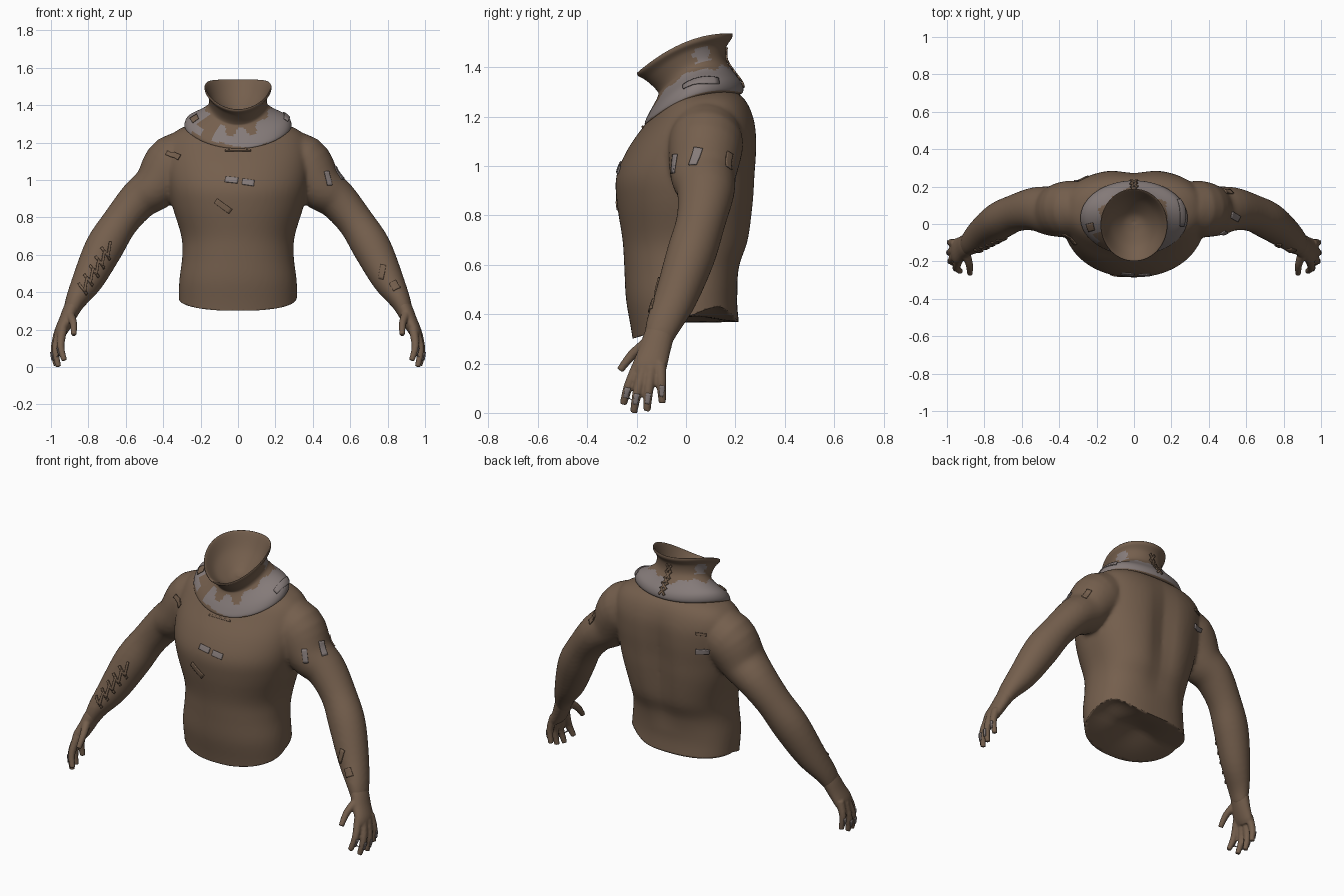
import bpy, bmesh, math
from mathutils import Vector

if "Cube" in bpy.data.objects:
    bpy.data.objects.remove(bpy.data.objects["Cube"])


def material(name, rgb):
    m = bpy.data.materials.new(name)
    m.diffuse_color = (*rgb, 1)
    m.use_nodes = True
    m.node_tree.nodes["Principled BSDF"].inputs["Base Color"].default_value = m.diffuse_color
    return m


BROWN = material("brown cloth", (0.176, 0.114, 0.074))
GREY = material("worn grey", (0.235, 0.198, 0.192))


def spline(rows, k):
    """Smoothly interpolate rows of numbers, k steps per span."""
    out = []
    for i in range(len(rows) - 1):
        a, b, c, d = (rows[max(0, min(len(rows) - 1, i + j))] for j in (-1, 0, 1, 2))
        for s in range(k):
            t = s / k
            out.append([0.5 * (2 * q + (r - p) * t + (2 * p - 5 * q + 4 * r - u) * t * t
                               + (3 * q - p - 3 * r + u) * t ** 3) for p, q, r, u in zip(a, b, c, d)])
    out.append(list(rows[-1]))
    return out


def skin(bm, rings):
    """Bridge closed rings of points and cap both ends."""
    loops = [[bm.verts.new(p) for p in ring] for ring in rings]
    n = len(loops[0])
    for a, b in zip(loops, loops[1:]):
        for i in range(n):
            bm.faces.new((a[i], a[(i + 1) % n], b[(i + 1) % n], b[i]))
    bm.faces.new(loops[0][::-1])
    bm.faces.new(loops[-1])


def hoop(row, n, front=2.0, back=2.0, groove=0.0):
    """Tilted oval: front y, front z, side z, back y, back z, half width."""
    yf, zf, zm, yb, zb, hw = row
    pts = []
    for i in range(n):
        a = 2 * math.pi * i / n
        c, s = math.cos(a), math.sin(a)
        e = 2 / (front if c > 0 else back)
        x = hw * math.copysign(abs(s) ** e, s)
        y = (yf + yb) / 2 - (yb - yf) / 2 * math.copysign(abs(c) ** e, c)
        z = zm + (zf - zb) / 2 * c + ((zf + zb) / 2 - zm) * c * c
        if c < 0:
            y -= groove * math.exp(-(x / 0.08) ** 2)
        pts.append((x, y, z))
    return pts


def limb(bm, rows, side, n=20, k=4):
    """Tube through x, y, z, radius along y, radius across."""
    rows = spline(rows, k)
    rings = []
    for i, r in enumerate(rows):
        t = (Vector(rows[min(i + 1, len(rows) - 1)][:3]) - Vector(rows[max(i - 1, 0)][:3])).normalized()
        u = Vector((0, 1, 0))
        u = (u - t * u.dot(t)).normalized()
        w = t.cross(u)
        ring = []
        for j in range(n):
            a = 2 * math.pi * j / n
            p = Vector(r[:3]) + u * r[3] * math.cos(a) + w * r[4] * math.sin(a)
            ring.append((p.x * side, p.y, p.z))
        rings.append(ring)
    skin(bm, rings)


def finish(bm, name, mats, voxel=0, smooth=0):
    bmesh.ops.recalc_face_normals(bm, faces=bm.faces)
    me = bpy.data.meshes.new(name)
    for f in bm.faces:
        f.smooth = True
    bm.to_mesh(me)
    bm.free()
    for m in mats:
        me.materials.append(m)
    ob = bpy.data.objects.new(name, me)
    bpy.context.collection.objects.link(ob)
    if voxel:
        r = ob.modifiers.new("Blend", 'REMESH')
        r.mode, r.voxel_size, r.use_smooth_shade = 'VOXEL', voxel, True
        s = ob.modifiers.new("Soften", 'SMOOTH')
        s.factor, s.iterations = 0.5, smooth
    return ob


# Torso and arms blended into one garment
bm = bmesh.new()
torso = [(-.20, .18, .18, .22, .18, .312), (-.221, .33, .33, .217, .33, .316),
         (-.243, .46, .46, .207, .46, .314), (-.25, .59, .59, .222, .59, .298),
         (-.257, .70, .70, .262, .70, .303), (-.28, .85, .85, .282, .85, .348),
         (-.282, .96, .96, .288, .96, .372), (-.235, 1.07, 1.07, .293, 1.07, .385),
         (-.165, 1.17, 1.18, .285, 1.17, .38), (-.115, 1.24, 1.255, .252, 1.255, .34),
         (-.075, 1.28, 1.30, .20, 1.30, .24), (-.03, 1.30, 1.315, .12, 1.31, .10)]
skin(bm, [hoop(r, 64, 2.1, 2.5, 0.032 * math.sin(math.pi * min(1, max(0, (r[2] - .5) / .8))))
          for r in spline(torso, 4)])
arm = [(.22, .08, 1.12, .13, .135), (.34, .08, 1.09, .152, .155), (.435, .07, .97, .135, .128),
       (.53, .08, .895, .117, .108), (.63, .06, .775, .10, .097), (.715, .02, .64, .10, .103),
       (.80, -.04, .47, .087, .085), (.87, -.095, .35, .070, .055), (.90, -.12, .27, .052, .036)]
for s in (1, -1):
    limb(bm, arm, s, 28)
body = finish(bm, "torso_and_arms", [BROWN], 0.012, 5)

# Hollow, uneven hem cut from below the torso
bm = bmesh.new()
bmesh.ops.create_grid(bm, x_segments=36, y_segments=36, size=0.42)
top = list(bm.faces)
for v in bm.verts:
    x, y = v.co.x, v.co.y
    v.co.z = (.367 - .068 * min(1, max(0, -y / .217))
              + .065 * math.exp(-((x - .25) ** 2 + (y - .11) ** 2) / .014)
              + .03 * math.exp(-(x * x + y * y) / .015))
down = bmesh.ops.extrude_face_region(bm, geom=top)["geom"]
for v in down:
    if isinstance(v, bmesh.types.BMVert):
        v.co.z = .1
hem = finish(bm, "hem_cutter", [BROWN])
hem.hide_render = True
hem.hide_viewport = True
cut = body.modifiers.new("Hem", 'BOOLEAN')
cut.operation, cut.solver, cut.object = 'DIFFERENCE', 'EXACT', hem

# Hands with four fingers and a thumb
palm = [(.860, -.088, .37, .054, .042), (.890, -.110, .31, .061, .044),
        (.917, -.128, .25, .064, .040), (.945, -.145, .195, .069, .035),
        (.958, -.150, .165, .062, .026)]
digits = [[(.938, -.19, .20), (.948, -.232, .11), (.928, -.254, .035)],
          [(.955, -.17, .18), (.976, -.196, .09), (.960, -.212, .002)],
          [(.962, -.14, .18), (.982, -.152, .09), (.972, -.158, .008)],
          [(.955, -.105, .20), (.978, -.100, .12), (.970, -.096, .04)],
          [(.900, -.155, .285), (.880, -.218, .235), (.878, -.268, .172)]]
hands = {}
for s, label in ((1, "left"), (-1, "right")):
    bm = bmesh.new()
    limb(bm, palm, s)
    for d in digits:
        limb(bm, [(*p, r, r) for p, r in zip(d, (.025, .020, .015))], s, 12)
    hands[s] = finish(bm, label + "_hand", [BROWN], 0.006, 3)

# Flared collar, neck, rolled rim and inner bowl
collar = [(-.14, 1.165, 1.265, .20, 1.285, .255), (-.167, 1.17, 1.287, .23, 1.297, .286),
          (-.152, 1.21, 1.337, .226, 1.335, .267), (-.115, 1.28, 1.378, .19, 1.385, .188),
          (-.118, 1.305, 1.405, .163, 1.43, .156), (-.16, 1.345, 1.455, .163, 1.48, .16),
          (-.195, 1.366, 1.485, .187, 1.52, .178), (-.19, 1.378, 1.497, .18, 1.532, .172),
          (-.12, 1.345, 1.42, .13, 1.44, .13), (-.05, 1.335, 1.355, .06, 1.36, .06),
          (-.003, 1.337, 1.337, .013, 1.337, .008)]
STEPS, SEG = 6, 120
bm = bmesh.new()
skin(bm, [hoop(r, SEG) for r in spline(collar, STEPS)])
bm.faces.ensure_lookup_table()
# Worn grey areas follow wavy limits around the collar
for i, f in enumerate(bm.faces):
    v = (i // SEG + 0.5) / STEPS - 1
    a = 2 * math.pi * ((i % SEG) + 0.5) / SEG
    a = a - 2 * math.pi if a > math.pi else a
    wave = 0.2 * math.sin(5 * a + 1) + 0.15 * math.sin(11 * a)
    if abs(a) < 0.6:
        worn = (0.3 - 0.3 * math.sin(5 * a) < v < 1.65 + 0.4 * math.sin(12 * a + .6)) and a > -.52
    elif -1.05 < a < 0:
        worn = a < -.8 and .5 < v < 1.2
    else:
        worn = 0 < v < 2.2 + wave
    spot = abs(abs(a) - 1.95) < 0.22 + 0.06 * math.sin(9 * v) and 3.0 < v < 4.2
    f.material_index = int(worn or spot)
neck = finish(bm, "collar_and_neck", [BROWN, GREY])


def patch(name, target, loc, normal, w, h, turn, mat, lift=0.003):
    """Thin plate wrapped onto a surface."""
    bm = bmesh.new()
    bmesh.ops.create_grid(bm, x_segments=6, y_segments=6, size=0.5)
    q = Vector(normal).to_track_quat('Z', 'Y')
    c, s = math.cos(math.radians(turn)), math.sin(math.radians(turn))
    for v in bm.verts:
        x, y = v.co.x * w, v.co.y * h
        v.co = Vector(loc) + q @ Vector((x * c - y * s, x * s + y * c, 0))
    ob = finish(bm, name, [mat])
    sw = ob.modifiers.new("Wrap", 'SHRINKWRAP')
    sw.target, sw.wrap_mode, sw.offset = target, 'ABOVE_SURFACE', lift
    so = ob.modifiers.new("Thickness", 'SOLIDIFY')
    so.thickness, so.offset = 0.007, 0


FRONT, BACK = (0, -1, 0), (0, 1, 0)
# Mending patches on the body
for name, loc, nrm, w, h, turn, mat in [
        ("chest_patch", (-.035, -.28, 1.005), FRONT, .07, .035, -8, GREY),
        ("chest_patch", (.055, -.28, .99), FRONT, .065, .035, -8, GREY),
        ("belly_patch", (-.08, -.28, .86), FRONT, .10, .03, -35, BROWN),
        ("shoulder_patch", (-.35, -.10, 1.14), FRONT, .10, .03, -28, BROWN),
        ("upper_arm_patch", (.535, .04, 1.035), (.86, 0, .5), .035, .085, -15, GREY),
        ("upper_arm_patch", (.485, -.055, 1.01), (.6, -.8, .3), .03, .08, 5, GREY),
        ("rear_arm_patch", (.50, .17, 1.02), (.7, .7, .3), .03, .075, -25, BROWN),
        ("forearm_patch", (.77, -.12, .51), FRONT, .03, .08, -10, BROWN),
        ("wrist_patch", (.84, -.15, .44), FRONT, .05, .05, 30, BROWN),
        ("back_patch", (-.28, .26, 1.05), BACK, .07, .03, 0, GREY),
        ("back_strip", (-.28, .26, 1.16), BACK, .07, .015, 0, BROWN)]:
    patch(name, body, loc, nrm, w, h, turn, mat)

# Zigzag stitching on the right forearm
for i in range(10):
    t = i / 9
    loc = (-.83 + .14 * t, -.15 + .07 * t, .42 + .21 * t)
    patch("forearm_stitch", body, loc, FRONT, .014, .085, -12 if i % 2 else 38, BROWN, 0.005)

# Patches on the collar sides
patch("collar_patch", neck, (.25, .06, 1.335), (.8, 0, .6), .15, .03, 10, GREY)
patch("collar_patch", neck, (-.24, -.03, 1.345), (-.8, 0, .6), .06, .05, 0, BROWN)
patch("collar_hem_patch", body, (0, -.17, 1.155), FRONT, .14, .012, 0, BROWN)

# Crossed lacing at the nape
for i in range(5):
    for turn in (40, -40):
        loc = (0, .175 + .012 * (4 - i), 1.34 + .028 * i)
        patch("nape_lacing", neck, loc, BACK, .012, .055, turn + 8 * (i % 2), BROWN, 0.004)

# Worn fingertips
for s in (1, -1):
    for d in digits[:4]:
        p = Vector(d[1]).lerp(Vector(d[2]), 0.4)
        patch("fingertip", hands[s], (s * (p.x + .025), p.y, p.z), (s, 0, 0),
              .024, .045, -12 * s, GREY, 0.001)
